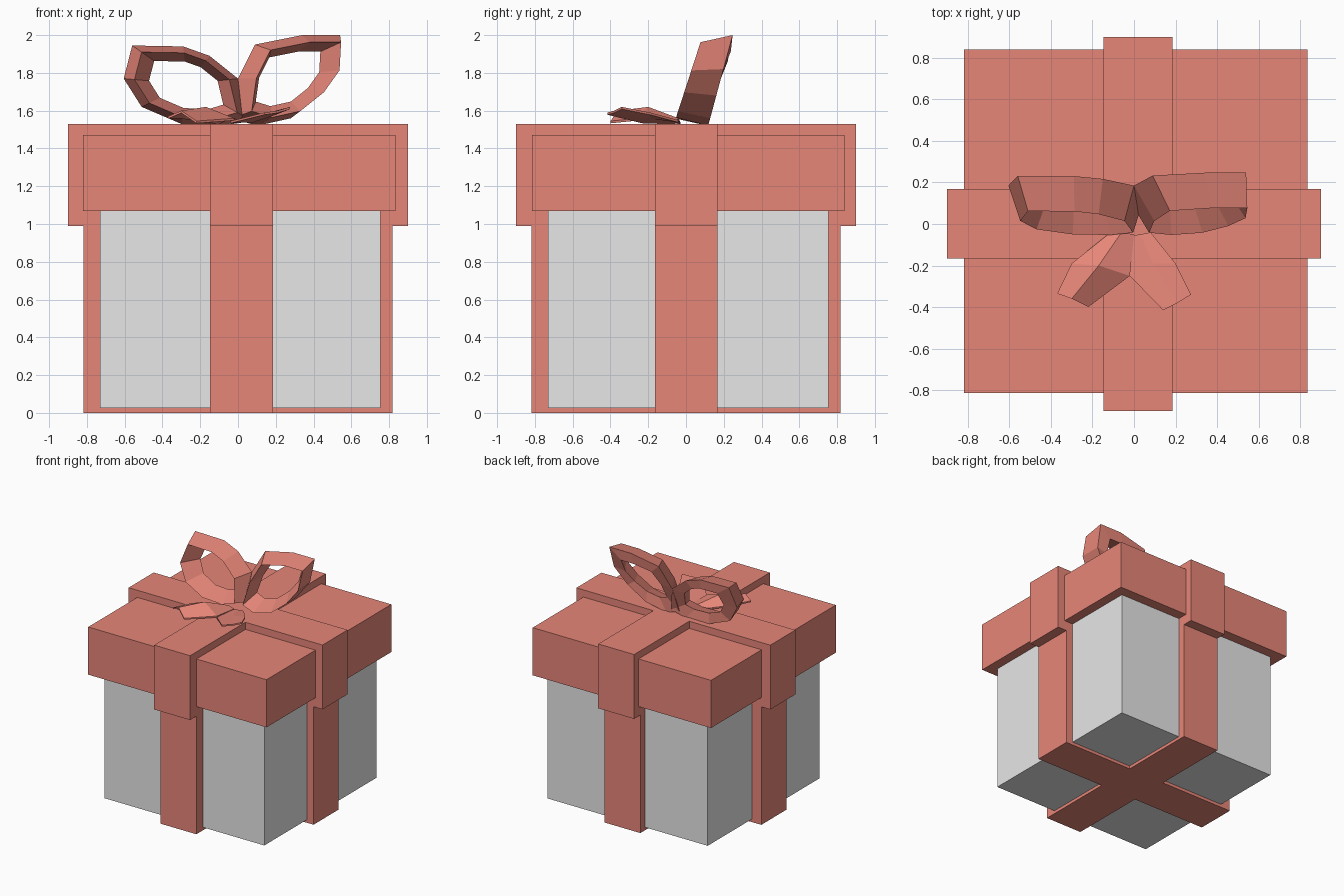
import bpy
import bmesh
from mathutils import Vector

default_cube = bpy.data.objects.get("Cube")
if default_cube:
    bpy.data.objects.remove(default_cube)


def make_material(name, colour):
    mat = bpy.data.materials.new(name)
    mat.use_nodes = True
    mat.diffuse_color = colour
    mat.node_tree.nodes["Principled BSDF"].inputs["Base Color"].default_value = colour
    return mat


RED = make_material("coral red", (0.8, 0.24, 0.19, 1))
GREY = make_material("light grey", (0.8, 0.8, 0.8, 1))


def finish(name, bm, mat):
    bmesh.ops.recalc_face_normals(bm, faces=bm.faces)
    mesh = bpy.data.meshes.new(name)
    bm.to_mesh(mesh)
    bm.free()
    mesh.materials.append(mat)
    obj = bpy.data.objects.new(name, mesh)
    bpy.context.collection.objects.link(obj)
    return obj


def block(name, low, high, mat):
    """Box between two opposite corners."""
    low, high = Vector(low), Vector(high)
    bm = bmesh.new()
    bmesh.ops.create_cube(bm, size=1)
    bmesh.ops.scale(bm, vec=high - low, verts=bm.verts)
    bmesh.ops.translate(bm, vec=(low + high) / 2, verts=bm.verts)
    return finish(name, bm, mat)


def skin(name, rows, closed_path):
    """Join matching cross-sections into a solid."""
    bm = bmesh.new()
    rings = [[bm.verts.new(p) for p in row] for row in rows]
    count = len(rings[0])
    pairs = list(zip(rings, rings[1:]))
    if closed_path:
        pairs.append((rings[-1], rings[0]))
    else:
        bm.faces.new(rings[0])
        bm.faces.new(rings[-1])
    for a, b in pairs:
        for i in range(count):
            j = (i + 1) % count
            bm.faces.new((a[i], a[j], b[j], b[i]))
    return finish(name, bm, RED)


# Box and lid
block("box_body", (-0.73, -0.73, 0.025), (0.755, 0.755, 1.1), GREY)
block("box_lid", (-0.82, -0.815, 1.07), (0.835, 0.84, 1.47), RED)

# Crossed ribbon bands: a narrow pair round the box, a wide pair round the lid
for part, reach, bottom, top in (("box", 0.817, 0, 1.03), ("lid", 0.9, 0.99, 1.53)):
    block(part + "_ribbon_across", (-reach, -0.165, bottom), (reach, 0.168, top), RED)
    block(part + "_ribbon_lengthwise", (-0.148, -reach, bottom), (0.185, reach, top), RED)


def bow_loop(name, centre, path, skew):
    """Loop with a wedge section: thick at the back, thin at the front."""
    centre = Vector(centre)
    rows = []
    for point in path:
        outer = Vector(point)
        front = outer.lerp(centre, 0.17)
        inner = outer.lerp(centre, 0.4)
        lean = 0.27 * (outer.y - 1.53)
        rows.append([(outer.x, 0.12 + lean, outer.y),
                     (front.x + skew, -0.05 + lean, front.y),
                     (inner.x, 0.11 + lean, inner.y)])
    return skin(name, rows, True)


# Bow loops, traced as x and z around each loop
bow_loop("bow_loop_right", (-0.27, 1.74),
         [(0.05, 1.56), (0.0, 1.77), (-0.15, 1.89), (-0.29, 1.94), (-0.56, 1.945),
          (-0.605, 1.77), (-0.51, 1.62), (-0.3, 1.53), (-0.08, 1.52)], 0)
bow_loop("bow_loop_left", (0.28, 1.78),
         [(-0.03, 1.56), (0.0, 1.77), (0.09, 1.95), (0.34, 2.0), (0.54, 2.0),
          (0.53, 1.82), (0.43, 1.68), (0.28, 1.56), (0.1, 1.52)], 0.05)


def bow_tail(name, stations):
    """Ribbon end with a raised crease and a thin underside."""
    rows = []
    for left, crease, right in stations:
        drop = Vector((0, 0, 0.012))
        under = [Vector(p) - drop for p in (right, crease, left)]
        rows.append([Vector(left), Vector(crease), Vector(right)] + under)
    return skin(name, rows, False)


# Bow tails
bow_tail("bow_tail_right", [
    ((-0.1, -0.03, 1.54), (-0.06, -0.04, 1.56), (0.0, -0.05, 1.55)),
    ((-0.3, -0.19, 1.57), (-0.17, -0.2, 1.62), (-0.02, -0.25, 1.56)),
    ((-0.37, -0.335, 1.57), (-0.3, -0.36, 1.6), (-0.22, -0.4, 1.545))])
bow_tail("bow_tail_left", [
    ((-0.04, -0.06, 1.54), (0.03, -0.05, 1.55), (0.08, -0.04, 1.55)),
    ((-0.04, -0.23, 1.545), (0.09, -0.19, 1.57), (0.2, -0.19, 1.59)),
    ((0.14, -0.415, 1.59), (0.21, -0.38, 1.6), (0.275, -0.34, 1.62))])
